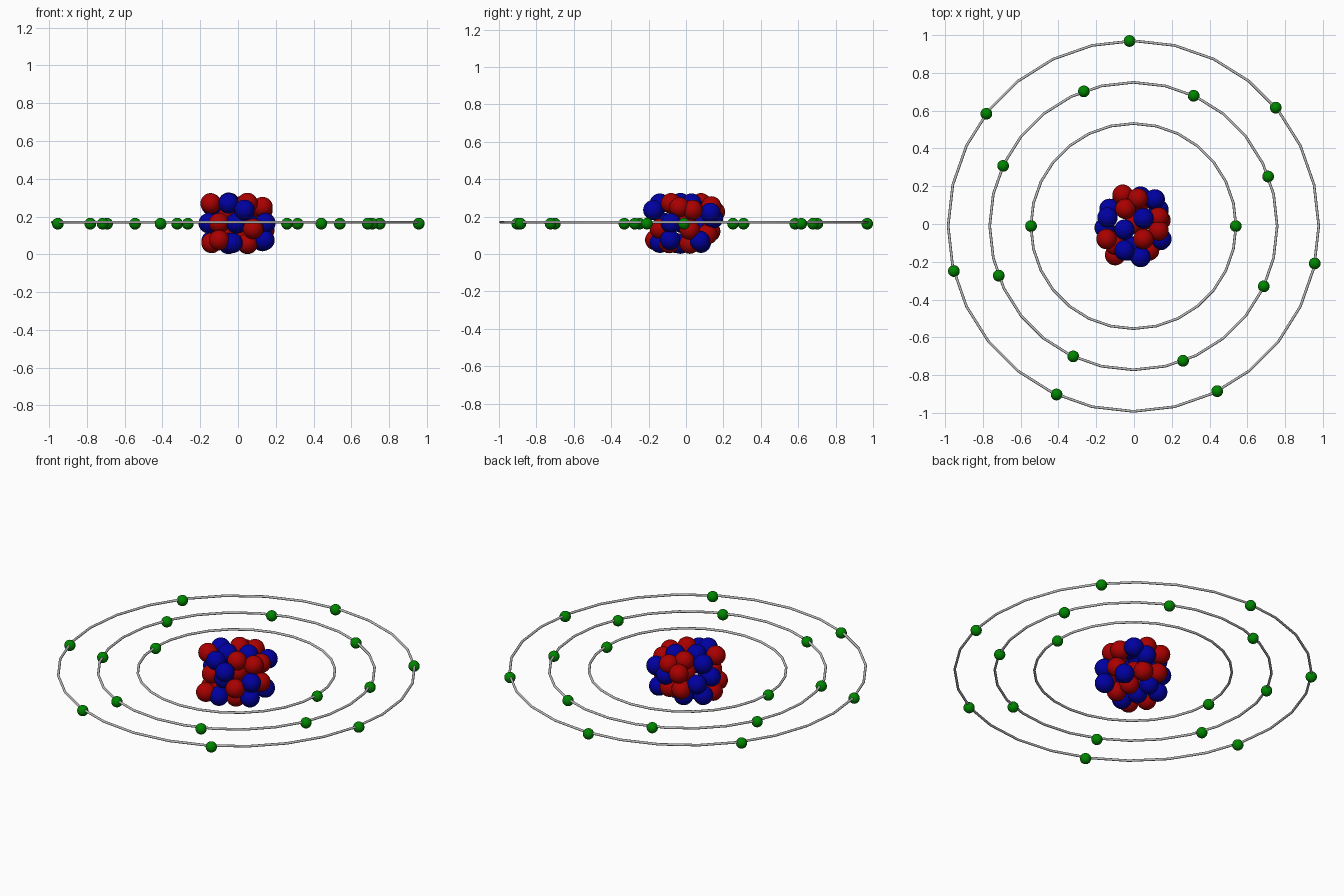
import bpy, math

if "Cube" in bpy.data.objects:
    bpy.data.objects.remove(bpy.data.objects["Cube"])


def material(name, rgb):
    m = bpy.data.materials.new(name)
    m.diffuse_color = (*rgb, 1)
    m.use_nodes = True
    m.node_tree.nodes["Principled BSDF"].inputs["Base Color"].default_value = m.diffuse_color
    return m


RED = material("red", (0.40, 0.0, 0.0))
BLUE = material("blue", (0.0, 0.0, 0.36))
GREEN = material("green", (0.0, 0.24, 0.0))
GREY = material("grey", (0.5, 0.5, 0.5))
CX, CY = -0.003, -0.011


def ball(name, pos, radius, mat):
    bpy.ops.mesh.primitive_uv_sphere_add(segments=32, ring_count=16,
                                         radius=radius, location=pos)
    o = bpy.context.object
    o.name = name
    o.data.materials.append(mat)
    bpy.ops.object.shade_smooth()


def orbit(name, radius):
    bpy.ops.mesh.primitive_torus_add(major_segments=28, minor_segments=10,
                                     major_radius=radius, minor_radius=0.007,
                                     location=(CX, CY, 0.17))
    o = bpy.context.object
    o.name = name
    o.data.materials.append(GREY)
    bpy.ops.object.shade_smooth()


# Orbit rings with evenly spaced electrons: ring radius, count, start angle
for label, radius, count, start in (("inner", 0.543, 2, 0),
                                    ("middle", 0.761, 8, 20.2),
                                    ("outer", 0.981, 7, 91.2)):
    orbit(label + "_orbit", radius)
    for i in range(count):
        a = math.radians(start + 360 * i / count)
        r = radius - 0.001
        ball(label + "_electron",
             (CX + r * math.cos(a), CY + r * math.sin(a), 0.162), 0.031, GREEN)

# Nucleus: packed protons (red) and neutrons (blue)
protons = [
    (-.145, -.08, .27), (.05, -.08, .272), (-.045, .08, .272), (.13, .035, .235),
    (.13, -.035, .25), (.02, .135, .255), (-.06, .155, .225),
    (-.1, -.11, .165), (.08, -.14, .135), (.14, .02, .13), (0, 0, .165),
    (-.06, .13, .12), (-.14, -.06, .06), (-.1, -.165, .075),
    (.05, -.09, .058), (.05, .02, .055), (.03, .115, .105),
]
neutrons = [
    (-.14, .035, .26), (-.05, -.03, .273), (.05, .03, .27), (-.05, -.14, .27),
    (.035, -.175, .235), (.11, .13, .22), (-.155, -.02, .165),
    (-.01, -.12, .165), (.145, -.08, .165), (.035, .145, .19), (-.13, .08, .15),
    (-.03, -.14, .06), (.14, -.085, .075), (-.04, .08, .06),
    (-.14, .035, .07), (-.05, -.03, .055), (.13, .075, .07),
]
for p in protons:
    ball("proton", p, 0.054, RED)
for p in neutrons:
    ball("neutron", p, 0.054, BLUE)
